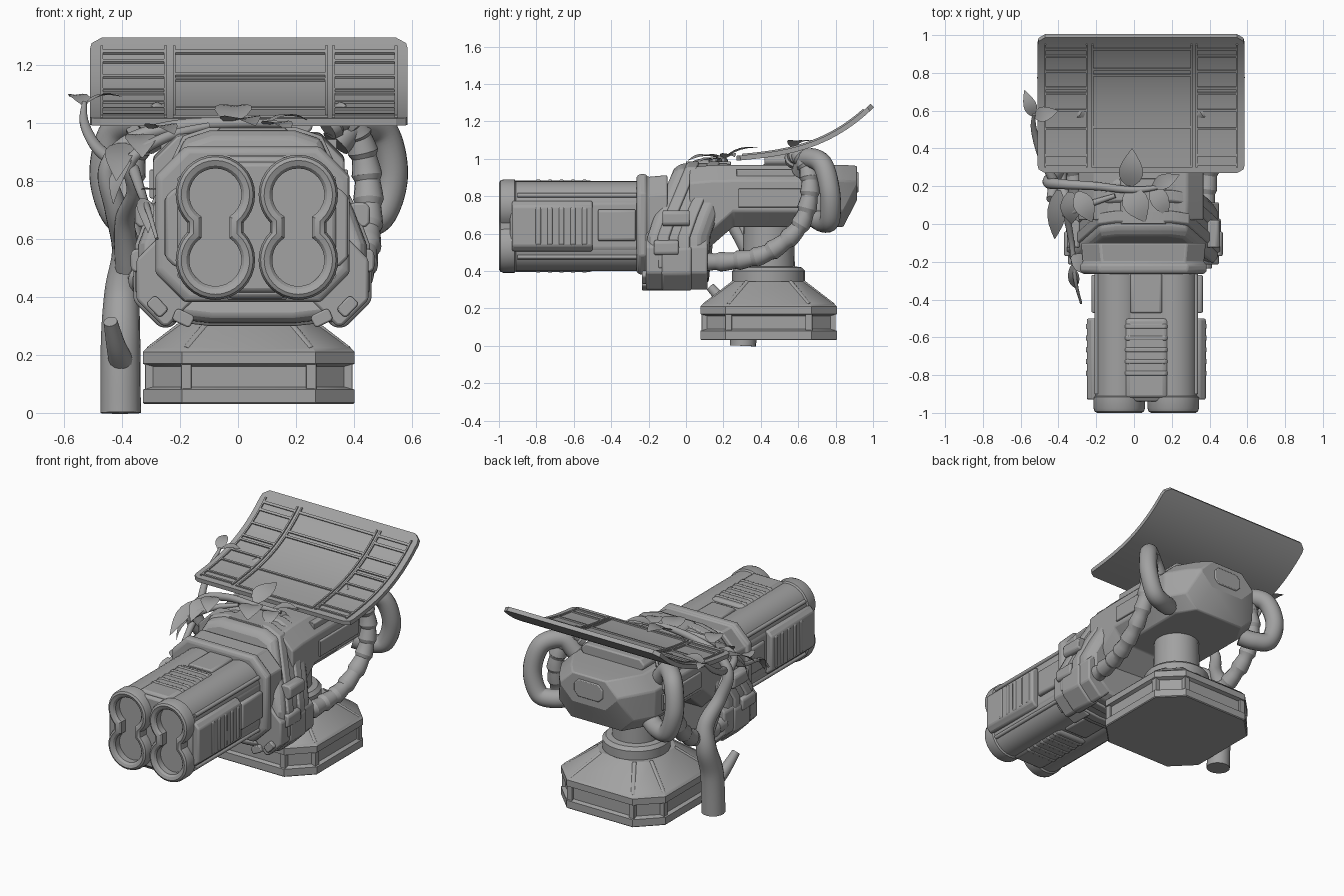
import bpy, bmesh, math
from mathutils import Vector as V

cube = bpy.data.objects.get("Cube")
if cube:
    bpy.data.objects.remove(cube)

GREY = (0.36, 0.36, 0.36, 1)
mat = bpy.data.materials.new("plain grey")
mat.use_nodes = True
mat.diffuse_color = GREY
mat.node_tree.nodes["Principled BSDF"].inputs["Base Color"].default_value = GREY


def finish(name, mesh, bevel=0.0):
    mesh.materials.clear()
    mesh.materials.append(mat)
    mesh.shade_smooth()
    mesh.set_sharp_from_angle(angle=0.45)
    ob = bpy.data.objects.new(name, mesh)
    bpy.context.collection.objects.link(ob)
    if bevel:
        m = ob.modifiers.new("bevel", 'BEVEL')
        m.width, m.segments, m.limit_method = bevel, 2, 'ANGLE'
    return ob


def loft(name, rings, bevel=0.0):
    """Skin equal-length rings of points and cap both ends."""
    bm = bmesh.new()
    rows = [[bm.verts.new(p) for p in r] for r in rings]
    n = len(rows[0])
    for a, b in zip(rows, rows[1:]):
        for i in range(n):
            j = (i + 1) % n
            bm.faces.new((a[i], a[j], b[j], b[i]))
    bm.faces.new(rows[0])
    bm.faces.new(rows[-1])
    bmesh.ops.recalc_face_normals(bm, faces=bm.faces)
    me = bpy.data.meshes.new(name)
    bm.to_mesh(me)
    bm.free()
    return finish(name, me, bevel)


def cham(hu, hv, c):
    """Rectangle outline with cut corners."""
    return [(hu, hv - c), (hu - c, hv), (c - hu, hv), (-hu, hv - c),
            (-hu, c - hv), (c - hu, -hv), (hu - c, -hv), (hu, c - hv)]


def ring_y(pts, y, cx, cz, s=1.0):
    return [(cx + u * s, y, cz + v * s) for u, v in pts]


def ring_z(pts, z, cx, cy):
    return [(cx + u, cy + v, z) for u, v in pts]


def box(name, x, y, z, c=0.01, bevel=0.008):
    """Block between (low, high) limits, corners cut as seen from the front."""
    cx, cz = sum(x) / 2, sum(z) / 2
    pts = cham((x[1] - x[0]) / 2, (z[1] - z[0]) / 2, c)
    return loft(name, [ring_y(pts, k, cx, cz) for k in y], bevel)


def smooth_path(pts, n=8):
    """Catmull-Rom samples through (x, y, z, radius) points."""
    p = [V(q) for q in [pts[0]] + list(pts) + [pts[-1]]]
    out = []
    for a, b, c, d in zip(p, p[1:], p[2:], p[3:]):
        for k in range(n):
            t = k / n
            out.append(0.5 * (2 * b + (c - a) * t + (2 * a - 5 * b + 4 * c - d) * t * t
                              + (3 * b - a - 3 * c + d) * t ** 3))
    return out + [p[-1]]


def tube(name, pts, ribbed=False):
    path = smooth_path(pts)
    cu = bpy.data.curves.new(name, 'CURVE')
    cu.dimensions, cu.bevel_depth, cu.bevel_resolution, cu.use_fill_caps = '3D', 1.0, 6, True
    sp = cu.splines.new('POLY')
    sp.points.add(len(path) - 1)
    for i, (pt, q) in enumerate(zip(sp.points, path)):
        pt.co = (*q[:3], 1)
        pt.radius = q[3] * (0.97 + 0.07 * (i % 4) if ribbed else 1)
    tmp = bpy.data.objects.new(name + "_path", cu)
    bpy.context.collection.objects.link(tmp)
    me = bpy.data.meshes.new_from_object(tmp.evaluated_get(bpy.context.evaluated_depsgraph_get()))
    bpy.data.objects.remove(tmp)
    return finish(name, me)


# Pedestal: cut-corner square foot, sloped cap and neck
BX, BY = 0.037, 0.442
foot = [(0.03, .36), (0.035, .365), (0.08, .365), (0.09, .345), (0.16, .345), (0.17, .365),
        (0.21, .365), (0.225, .35), (0.345, .19)]
loft("pedestal", [ring_z(cham(h, h, h * 0.37), z, BX, BY) for z, h in foot])
for sx in (-1, 1):
    for sy in (-1, 1):
        for u, v in ((.34, .215), (.215, .34)):
            x, y = BX + sx * u, BY + sy * v
            box("foot_rib", (x - .018, x + .018), (y - .018, y + .018), (.06, .19), .003, .004)
            rib = [(x, y, .215, .016), (BX + sx * u * .54, BY + sy * v * .54, .338, .014)]
            tube("cap_rib", rib)
disc = [(math.cos(i * math.pi / 12), math.sin(i * math.pi / 12)) for i in range(24)]
neck = [(.33, .18), (.345, .195), (.4, .195), (.42, .175), (.425, .14), (.66, .135)]
loft("neck", [ring_z([(u * r, v * r) for u, v in disc], z, BX, BY) for z, r in neck])

# Rear body
body = [(.02, .33, .5, .955), (.13, .33, .53, .965), (.25, .33, .635, .968), (.72, .33, .635, .968),
        (.84, .26, .635, .968), (.915, .2, .78, .962)]
loft("rear_body", [ring_y(cham(hx, (t - b) / 2, .085), y, BX, (t + b) / 2) for y, hx, b, t in body], .008)
for s in (-1, 1):
    x = BX + s * .33
    box("side_panel", (x - .012, x + .012), (.28, .66), (.74, .84), .004, .004)
    x = BX + s * .285
    box("shoulder_panel", (x - .02, x + .02), (.27, .58), (.865, .945), .004, .006)
box("back_plate", (BX - .1, BX + .1), (.86, .922), (.82, .93), .03, .006)
box("panel_bracket", (BX - .22, BX + .22), (.42, .68), (.95, 1.03), .03)

# Leaning housing ring around the gun mount
HX, HZ = 0.05, 0.64
half = [(.15, .345), (.24, .315), (.36, .06), (.405, -.06), (.405, -.22), (.28, -.325), (.15, -.34)]
outline = half + [(-u, v) for u, v in reversed(half)]


def lean(name, sections, bevel=.012):
    rings = [ring_y(outline, y, HX, HZ, s) for y, s in sections]
    loft(name, [[(x, y + max(0, z - .6) * .42, z) for x, y, z in r] for r in rings], bevel)


lean("housing", [(-.21, .9), (-.18, .97), (.07, .97), (.12, .88)])
for y in (-.12, -.01):
    lean("housing_band", [(y - .035, .96), (y - .025, 1), (y + .025, 1), (y + .035, .96)], .004)
box("top_block", (HX - .14, HX + .14), (.0, .24), (.92, .985), .03)
for s in (-1, 1):
    lim = lambda a, b: tuple(sorted((HX + s * a, HX + s * b)))
    box("lower_pod", lim(.2, .4), (-.215, .115), (.3, .62), .09, .04)
    box("pod_band", lim(.19, .41), (-.13, .03), (.295, .61), .09, .012)
    box("side_lug", lim(.34, .42), (-.17, -.04), (.485, .565), .012)
    box("upper_lug", lim(.33, .405), (-.125, .02), (.64, .725), .015)
    for ang, u, v in ((.8, .33, -.275), (.45, .24, -.315)):
        lug = box("corner_lug", (-.035, .035), (-.235, -.1), (-.02, .025), .008)
        lug.location = (HX + s * u, 0, HZ + v)
        lug.rotation_euler.y = -s * ang

# Gun collar and core
GX, GZ = 0.065, 0.64
collar = [(-.265, .32), (-.25, .335), (-.215, .335), (-.205, .32), (-.1, .33)]
loft("gun_collar", [ring_y(cham(h, h - .067, .1), y, HX, .65) for y, h in collar], .012)
loft("gun_core", [ring_y(cham(.275, .225, .1), y, GX, GZ) for y in (-.94, -.2)], .015)


def hourglass(r, w, h=.113, n=24):
    a = math.acos(w / r)
    top = [(r * math.cos(t), h + r * math.sin(t))
           for t in (-a + (math.pi + 2 * a) * i / n for i in range(n + 1))]
    return top + [(-u, -v) for u, v in top]


# Twin double barrels with hollow muzzles
muzzle = [(-.22, .128, .085), (-.91, .128, .085), (-.917, .137, .097), (-.975, .137, .097),
          (-.993, .13, .09), (-1, .118, .075), (-.993, .1, .058), (-.98, .09, .048), (-.78, .09, .048)]
for s in (-1, 1):
    loft("double_barrel", [ring_y(hourglass(r, w), y, GX + s * .143, GZ) for y, r, w in muzzle])

# Ribbed covers on the sides, top and bottom of the gun
for s in (-1, 1):
    x = GX + s * .275
    box("side_cover", (x - .04, x + .04), (-.93, -.5), (.505, .775), .03, .03)
    box("side_plate", (x - .015, x + .025), (-.47, -.27), (.56, .73), .01)
    z = GZ + s * .2
    box("flat_cover", (GX - .13, GX + .13), (-.92, -.5), (z - .045, z + .045), .03, .03)
    box("flat_plate", (GX - .085, GX + .085), (-.47, -.26), (z - .04, z + .04), .01)
    for i in range(5):
        y = -.79 + i * .062
        box("side_rib", (x - .045, x + .045), (y - .014, y + .014), (.515, .765), .03, .006)
        box("flat_rib", (GX - .13, GX + .13), (y - .012, y + .012), (z - .049, z + .049), .03, .006)
    for k in (-1, 1):
        for zz in (-.165, .165):
            tube("gun_rail", [(GX + k * .262, -.9, GZ + zz, .012), (GX + k * .262, -.25, GZ + zz, .012)])


# Curved roof panel with raised trim
def roof_slab(name, x0, x1, y0, y1, lo, hi, r=0.0):
    n = max(2, int((y1 - y0) * 50))
    rings = []
    for i in range(n + 1):
        y = y0 + (y1 - y0) * i / n
        d = min(r, y - y0, y1 - y)
        cut = r - math.sqrt(max(0, r * r - (r - d) ** 2))
        u = y - .27
        z, ang = 1.005 + .094 * u + .56 * u ** 3, math.atan(.094 + 1.68 * u * u)
        rings.append([(x, y - o * math.sin(ang), z + o * math.cos(ang))
                      for x, o in ((x0 + cut, lo), (x1 - cut, lo), (x1 - cut, hi), (x0 + cut, hi))])
    return loft(name, rings)


PX0, PX1, PY0, PY1 = -.51, .585, .27, .995
roof_slab("roof_panel", PX0, PX1, PY0, PY1, -.015, .011, .04)
for x in (PX0 + .035, -.255, -.225, .3, .325, PX1 - .045):
    roof_slab("roof_rail", x, x + .01, PY0 + .03, PY1 - .035, .008, .019)
for a, b in ((-.475, -.25), (-.225, .305), (.325, .55)):
    for y in ((.30, .51, .79, .82, .93) if a == -.225 else (.31, .36, .5, .6, .69, .72, .81, .89, .93)):
        roof_slab("roof_slat", a, b, y, y + .012, .008, .019)

# Thick hoses and ribbed hoses, both sides
for s in (-1, 1):
    hose = [(.3, .62, .93, .055), (.37, .65, 1.0, .055), (.46, .73, .97, .055), (.495, .77, .82, .055),
            (.45, .77, .68, .055), (.36, .74, .66, .055), (.28, .7, .68, .055)]
    ribbed = [(.27, .57, .98, .045), (.33, .6, 1.02, .045), (.38, .65, .95, .045), (.41, .66, .8, .045),
              (.41, .6, .63, .045), (.39, .44, .5, .045), (.36, .26, .455, .045), (.34, .08, .45, .045)]
    for nm, pts, rib in (("thick_hose", hose, False), ("ribbed_hose", ribbed, True)):
        tube(nm, [(BX + s * x, y, z, r) for x, y, z, r in pts], rib)

# Climbing vine
tube("vine_trunk", [(-.405, .305, 0, .07), (-.405, .32, .25, .068), (-.4, .37, .42, .06), (-.385, .35, .56, .05),
                    (-.42, .26, .7, .04), (-.45, .22, .84, .032), (-.37, .21, .94, .026),
                    (-.2, .2, .99, .022), (0, .18, 1.0, .018), (.16, .2, .995, .01)])
tube("vine_stub", [(-.4, .29, .17, .045), (-.42, .21, .23, .034), (-.44, .13, .315, .024)])
tube("vine_strand", [(-.38, .34, .5, .045), (-.39, .24, .66, .035), (-.36, .12, .76, .025), (-.37, .05, .87, .02),
                     (-.25, .1, .95, .018), (-.1, .15, .99, .012)])
tube("vine_sprig", [(-.42, .22, .86, .025), (-.49, .36, .92, .02), (-.53, .5, 1.0, .016), (-.53, .58, 1.07, .008)])
tube("vine_tendril", [(-.36, .06, .84, .02), (-.33, -.1, .75, .015), (-.31, -.3, .7, .01), (-.28, -.42, .6, .006)])


def leaf(base, tip, width):
    a, b = V(base), V(tip)
    side = (b - a).cross(V((0, 0, 1))).normalized()
    up = side.cross(b - a).normalized()
    bm = bmesh.new()
    rows = []
    for i in range(7):
        t = i / 6
        w = width * math.sin(math.pi * (.04 + .95 * t) ** .8)
        mid = a.lerp(b, t) + up * .02 * math.sin(math.pi * t)
        rows.append([bm.verts.new(mid + side * w * k + up * abs(k) * w * .15) for k in (-1, 0, 1)])
    for p, q in zip(rows, rows[1:]):
        for k in (0, 1):
            bm.faces.new((p[k], p[k + 1], q[k + 1], q[k]))
    me = bpy.data.meshes.new("leaf")
    bm.to_mesh(me)
    bm.free()
    finish("leaf", me)


for base, tip, width in (
        ((-.02, .2, 1.0), (-.01, .4, 1.06), .065), ((-.03, .19, 1.0), (.06, .01, .99), .07),
        ((.1, .2, .99), (.18, .04, .97), .05), ((.1, .2, 1.0), (.24, .26, 1.01), .04),
        ((-.3, .17, .98), (-.22, .01, .96), .055), ((-.34, .17, .96), (-.33, .0, .88), .055),
        ((-.4, .18, .93), (-.42, -.08, .8), .05), ((-.37, .05, .88), (-.43, .0, .72), .04),
        ((-.33, -.17, .77), (-.21, -.25, .72), .05), ((-.33, -.22, .74), (-.31, -.34, .62), .03),
        ((-.53, .57, 1.06), (-.58, .71, 1.09), .035), ((-.53, .57, 1.06), (-.4, .6, 1.09), .04)):
    leaf(base, tip, width)
